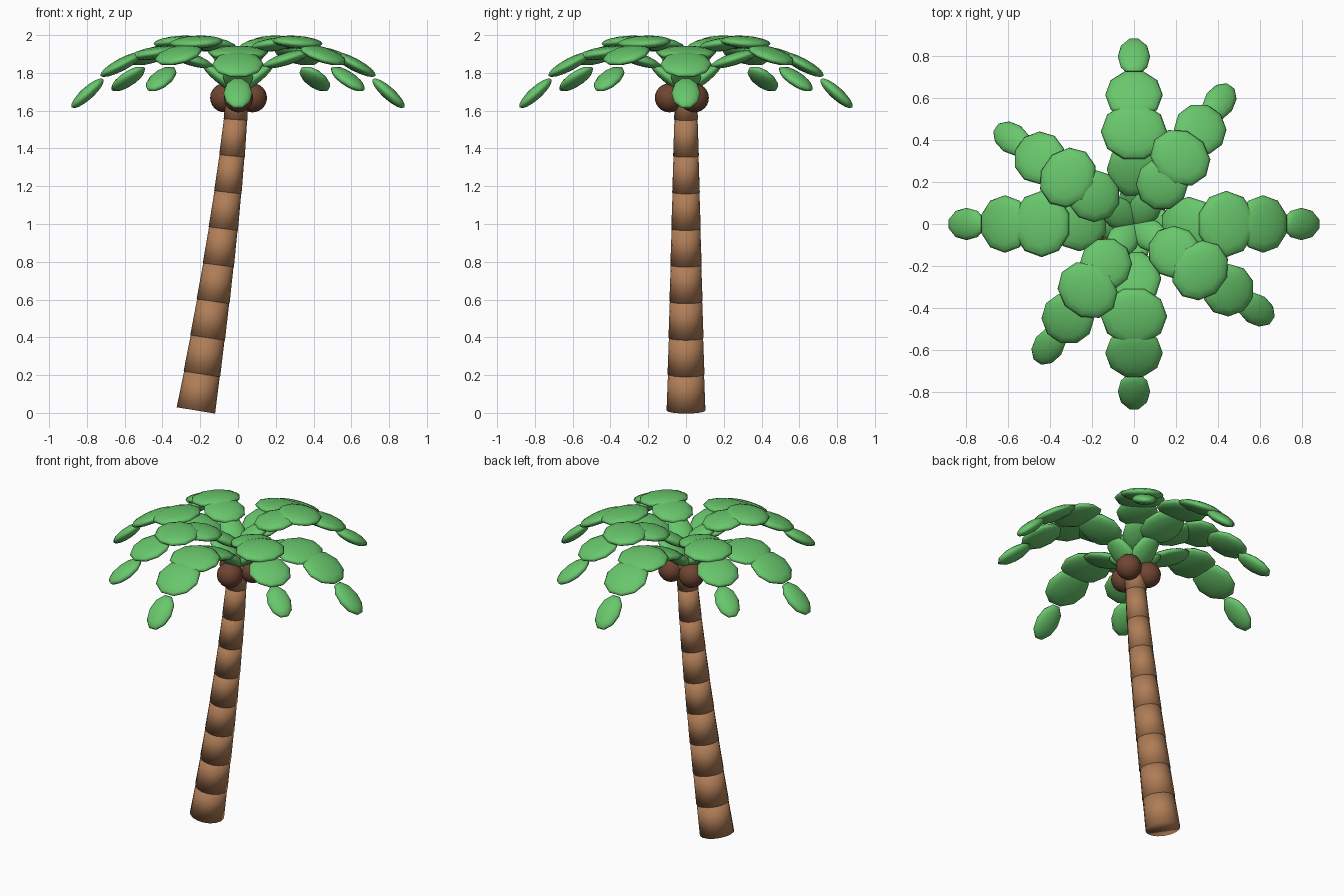
import bpy, bmesh, math
from mathutils import Matrix, Vector

cube = bpy.data.objects.get("Cube")
if cube:
    bpy.data.objects.remove(cube, do_unlink=True)


def material(name, rgb):
    m = bpy.data.materials.new(name)
    m.use_nodes = True
    m.diffuse_color = (*rgb, 1)
    bsdf = next(n for n in m.node_tree.nodes if n.type == 'BSDF_PRINCIPLED')
    bsdf.inputs["Base Color"].default_value = (*rgb, 1)
    return m


bark = material("bark_brown", (0.43, 0.205, 0.095))
leaf = material("leaf_green", (0.14, 0.57, 0.15))
shell = material("nut_brown", (0.16, 0.06, 0.032))


def finish(bm, name, mat):
    for f in bm.faces:
        f.smooth = True
    mesh = bpy.data.meshes.new(name)
    bm.to_mesh(mesh)
    bm.free()
    mesh.materials.append(mat)
    ob = bpy.data.objects.new(name, mesh)
    bpy.context.collection.objects.link(ob)
    return ob


# Trunk: tapered rings stacked along a leaning curve
RINGS, BASE_Z, TOP_Z = 9, 0.018, 1.75


def trunk_point(i):
    t = i / RINGS
    return Vector((-0.222 * (1 - t) ** 1.3, 0, BASE_Z + (TOP_Z - BASE_Z) * t))


def trunk_radius(i):
    return 0.103 - 0.005 * i


for i in range(RINGS):
    a, b = trunk_point(i), trunk_point(i + 1)
    axis = b - a
    turn = axis.to_track_quat('Z', 'Y').to_matrix().to_4x4()
    bm = bmesh.new()
    bmesh.ops.create_cone(
        bm, cap_ends=True, segments=16, depth=axis.length + 0.01,
        radius1=trunk_radius(i), radius2=trunk_radius(i + 1) * 0.97,
        matrix=Matrix.Translation((a + b) / 2) @ turn)
    finish(bm, f"trunk_ring_{i + 1}", bark)

# Nuts under the crown
for i in range(3):
    ang = math.radians(30 + 120 * i)
    bm = bmesh.new()
    bmesh.ops.create_uvsphere(bm, u_segments=16, v_segments=12, radius=0.077)
    nut = finish(bm, f"nut_{i + 1}", shell)
    nut.location = (0.003 + 0.085 * math.cos(ang), 0.088 * math.sin(ang), 1.668)

# Fronds: arching chains of flattened leaflets
# Each leaflet: distance out, height, pitch in degrees, half length, half width
LOW = [(0.09, 1.775, 38, 0.13, 0.08), (0.26, 1.875, 18, 0.14, 0.13),
       (0.44, 1.905, -9, 0.14, 0.158), (0.615, 1.845, -28, 0.135, 0.137),
       (0.797, 1.692, -42, 0.118, 0.077)]
HIGH = [(0.09, 1.885, 30, 0.12, 0.075), (0.235, 1.95, 9, 0.13, 0.125),
        (0.385, 1.962, -6, 0.13, 0.15), (0.55, 1.895, -21, 0.13, 0.127),
        (0.71, 1.768, -32, 0.115, 0.073)]


def frond(name, leaflets, degrees):
    bm = bmesh.new()
    spin = Matrix.Rotation(math.radians(degrees), 4, 'Z')
    for out, z, pitch, length, width in leaflets:
        place = (spin @ Matrix.Translation((out, 0, z))
                 @ Matrix.Rotation(math.radians(-pitch), 4, 'Y')
                 @ Matrix.Diagonal((length, width, 0.033, 1)))
        bmesh.ops.create_uvsphere(bm, u_segments=10, v_segments=8,
                                  radius=1, matrix=place)
    finish(bm, name, leaf)


for i in range(4):
    frond(f"lower_frond_{i + 1}", LOW, 90 * i)
    frond(f"upper_frond_{i + 1}", HIGH, 55 + 90 * i)
